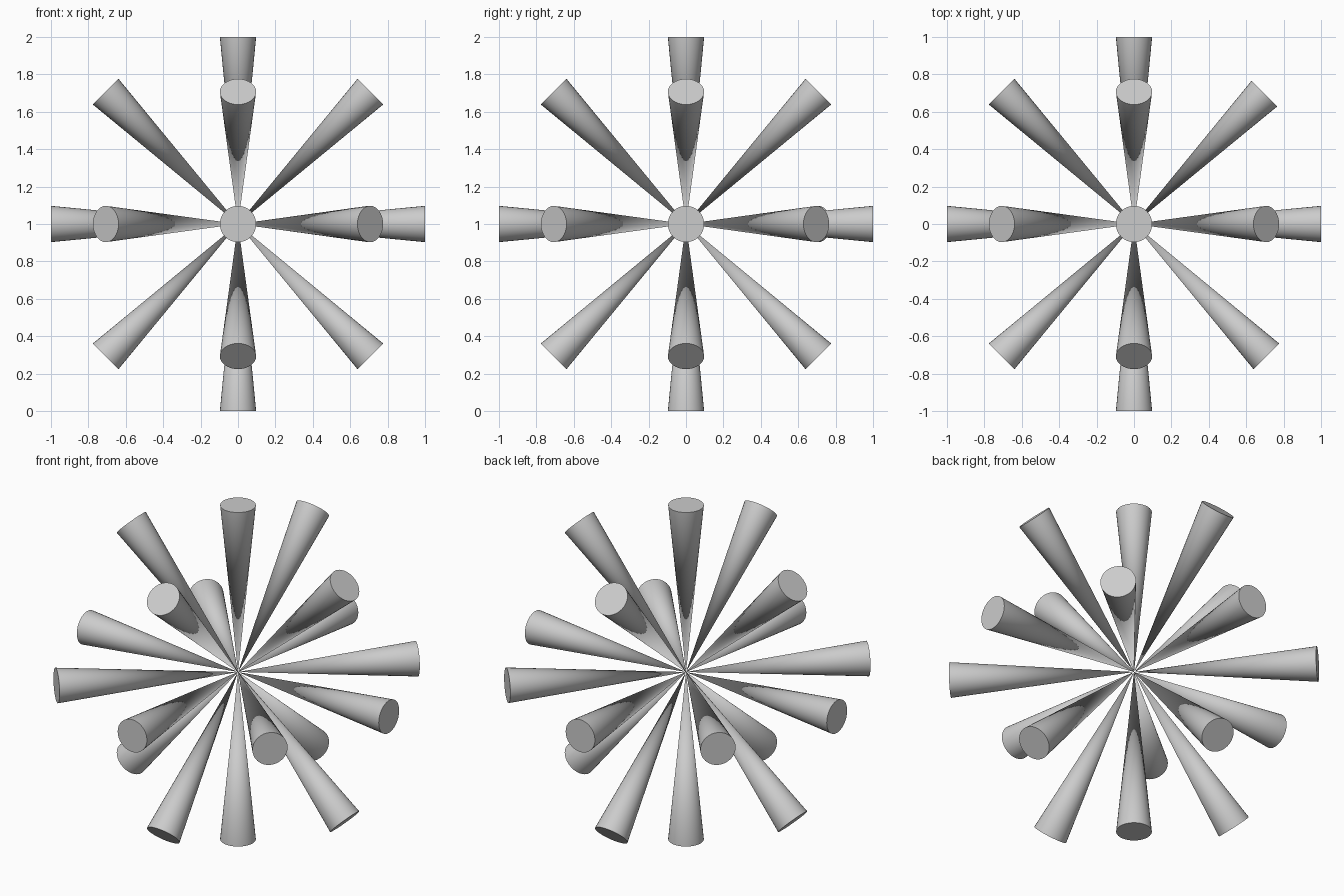
import bpy
from itertools import product
from mathutils import Vector

if "Cube" in bpy.data.objects:
    bpy.data.objects.remove(bpy.data.objects["Cube"])

CENTRE = Vector((0, 0, 1))
RADIUS = 0.097


def spike(direction, length=1.0):
    """Cone with its tip at the centre and its flat base facing outward."""
    d = Vector(direction).normalized()
    bpy.ops.mesh.primitive_cone_add(
        vertices=32, radius1=RADIUS, radius2=0, depth=length,
        location=CENTRE + d * length / 2,
        rotation=(-d).to_track_quat('Z', 'Y').to_euler())
    obj = bpy.context.object
    obj.name = "axis_spike" if sum(map(abs, direction)) == 1 else "diagonal_spike"
    bpy.ops.object.shade_smooth_by_angle()


# Six spikes along the axes and twelve along the diagonals between them
for direction in product((-1, 0, 1), repeat=3):
    if sum(map(abs, direction)) in (1, 2):
        # one diagonal is very slightly shorter
        spike(direction, 0.985 if direction == (1, 1, 0) else 1.0)
